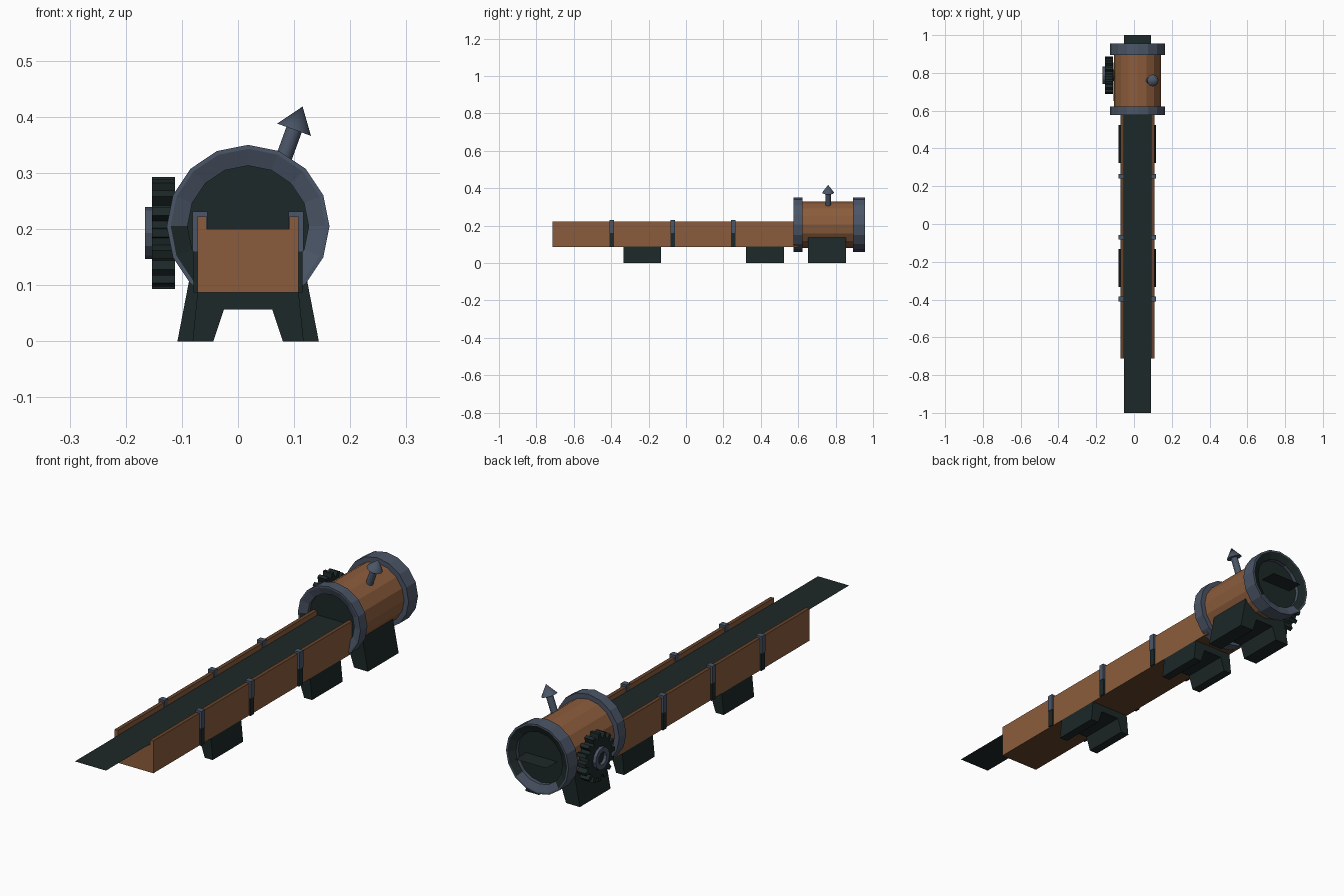
import bpy, bmesh, math
from mathutils import Matrix

if "Cube" in bpy.data.objects:
    bpy.data.objects.remove(bpy.data.objects["Cube"])

CX, CZ = 0.018, 0.205   # barrel axis


def material(name, rgb):
    m = bpy.data.materials.new(name)
    m.diffuse_color = (*rgb, 1)
    m.use_nodes = True
    m.node_tree.nodes["Principled BSDF"].inputs["Base Color"].default_value = m.diffuse_color
    return m


WOOD = material("brown wood", (0.26, 0.108, 0.045))
DARK_WOOD = material("dark brown wood", (0.13, 0.055, 0.024))
DARK = material("dark iron", (0.012, 0.021, 0.021))
STEEL = material("blue grey steel", (0.07, 0.092, 0.135))


def finish(name, bm, *mats, recalc=True):
    if recalc:
        bmesh.ops.recalc_face_normals(bm, faces=bm.faces)
    me = bpy.data.meshes.new(name)
    bm.to_mesh(me)
    bm.free()
    for m in mats:
        me.materials.append(m)
    ob = bpy.data.objects.new(name, me)
    bpy.context.collection.objects.link(ob)
    return ob


def box(name, x0, x1, y0, y1, z0, z1, *mats):
    """Box; a second colour goes on the top and bottom faces."""
    bm = bmesh.new()
    bmesh.ops.create_cube(bm, size=1)
    for f in bm.faces:
        f.material_index = int(len(mats) > 1 and abs(f.normal.z) > 0.9)
    for v in bm.verts:
        v.co = ((x0, x1)[v.co.x > 0], (y0, y1)[v.co.y > 0], (z0, z1)[v.co.z > 0])
    return finish(name, bm, *mats)


def extrude_outline(name, pts, offset, mat):
    """Extrude a flat outline by an offset vector."""
    bm = bmesh.new()
    f = bm.faces.new([bm.verts.new(p) for p in pts])
    r = bmesh.ops.extrude_face_region(bm, geom=[f])
    bmesh.ops.translate(bm, verts=[v for v in r["geom"] if isinstance(v, bmesh.types.BMVert)],
                        vec=offset)
    return finish(name, bm, mat)


def tube(name, profile, n, matrix, *mats, closed=True):
    """Spin a (radius, height) profile around local z with n sides."""
    bm = bmesh.new()
    rings = [[bm.verts.new((r * math.cos(math.tau * i / n), r * math.sin(math.tau * i / n), h))
              for i in range(n)] for r, h in profile]
    for a, b in zip(rings, rings[1:] + (rings[:1] if closed else [])):
        for i in range(n):
            j = (i + 1) % n
            bm.faces.new((a[i], a[j], b[j], b[i]))
    bm.transform(matrix)
    return finish(name, bm, *mats)


def cone(name, n, r0, r1, h, matrix, *mats, smooth=False):
    bm = bmesh.new()
    bmesh.ops.create_cone(bm, cap_ends=True, segments=n, radius1=r0, radius2=r1, depth=h)
    bmesh.ops.translate(bm, verts=bm.verts, vec=(0, 0, h / 2))
    for f in bm.faces:
        cap = abs(f.normal.z) > 0.9
        f.material_index = int(cap and len(mats) > 1)   # caps take the second colour
        f.smooth = smooth and not cap
    if smooth:
        for e in bm.edges:
            e.smooth = all(f.smooth for f in e.link_faces)
    bm.transform(matrix)
    return finish(name, bm, *mats)


def along_y(y):
    return Matrix.Translation((CX, y, CZ)) @ Matrix.Rotation(-math.pi / 2, 4, 'X')


# Conveyor trough: solid bed, two side walls, flat belt
box("trough_bed", CX - 0.075, CX + 0.075, -0.713, 0.6, 0.087, 0.2, WOOD, DARK_WOOD)
for side, s in (("left", -1), ("right", 1)):
    a, b = sorted((CX + s * 0.074, CX + s * 0.09))
    box("trough_wall_" + side, a, b, -0.713, 0.6, 0.087, 0.222, WOOD, DARK_WOOD)
    # Straps: steel clip over the wall, iron strip below it
    for i, y in enumerate((-0.397, -0.07, 0.252)):
        a, b = sorted((CX + s * 0.072, CX + s * 0.099))
        box(f"strap_clip_{side}_{i}", a, b, y - 0.012, y + 0.012, 0.16, 0.231, STEEL)
        a, b = sorted((CX + s * 0.085, CX + s * 0.097))
        box(f"strap_strip_{side}_{i}", a, b, y - 0.012, y + 0.012, 0.087, 0.16, DARK)

bm = bmesh.new()
bm.faces.new([bm.verts.new((CX + x, y, 0.203))
              for x, y in ((-0.072, -1), (0.072, -1), (0.072, 1), (-0.072, 1))])
finish("belt", bm, DARK, recalc=False)


# Trestle legs with a notch underneath
def legs(name, y0, y1, bottom, top, h):
    half = [(0.043, 0.057), (0.062, 0), (bottom, 0), (top, h)]
    pts = [(CX + x, y0, z) for x, z in half] + [(CX - x, y0, z) for x, z in reversed(half)]
    extrude_outline(name, pts, (0, y1 - y0, 0), DARK)


legs("front_legs", -0.334, -0.133, 0.099, 0.09, 0.088)
legs("middle_legs", 0.322, 0.524, 0.099, 0.09, 0.088)
legs("barrel_cradle", 0.652, 0.855, 0.126, 0.099, 0.14)

# Barrel with dark end caps
cone("barrel", 16, 0.124, 0.124, 0.325, along_y(0.603), WOOD, DARK)

# Steel rings with a thin rim and a funnel face, part of which is dark iron
for name, y0, y1 in (("front_ring", 0.576, 0.622), ("back_ring", 0.894, 0.956)):
    w, front = y1 - y0, name == "front_ring"
    prof = [(0.108, 0.012), (0.138, 0), (0.145, 0), (0.145, w), (0.138, w), (0.108, w - 0.012)]
    if front:
        prof[4:] = [(0.108, w)]
    else:
        prof[:2] = [(0.108, 0)]
    ring = tube(name, prof, 16, along_y(y0), STEEL, DARK)
    for p in ring.data.polygons:
        dx, dz = p.center.x - CX, p.center.z - CZ
        funnel = 0.3 < abs(p.normal.y) < 0.98 and (p.normal.y < 0) == front
        patch = dx < -0.05 and dz < 0 if front else dz > -0.09
        if funnel and patch:
            p.material_index = 1

# Gear on the left side
GY, GZ, TEETH = 0.787, 0.193, 16
outline = []
for t in range(TEETH):
    for off, r in ((-0.3, 0.079), (-0.19, 0.1), (0.19, 0.1), (0.3, 0.079)):
        a = math.tau * (t + off) / TEETH
        outline.append((-0.112, GY + r * math.cos(a), GZ + r * math.sin(a)))
extrude_outline("gear", outline, (-0.041, 0, 0), DARK)


def along_minus_x(x):
    return Matrix.Translation((x, GY, GZ)) @ Matrix.Rotation(-math.pi / 2, 4, 'Y')


tube("gear_hub", [(0.026, 0), (0.046, 0), (0.046, 0.015), (0.026, 0.015)], 12,
     along_minus_x(-0.151), STEEL)
cone("gear_axle", 12, 0.03, 0.03, 0.05, along_minus_x(-0.085), DARK)

# Spike on the barrel, leaning right
lean = Matrix.Rotation(math.radians(20), 4, 'Y')
cone("spike_shaft", 12, 0.0145, 0.0145, 0.09,
     Matrix.Translation((0.070, 0.76, 0.295)) @ lean, STEEL, smooth=True)
cone("spike_tip", 12, 0.032, 0.0, 0.044,
     Matrix.Translation((0.100, 0.76, 0.377)) @ lean, STEEL, smooth=True)
